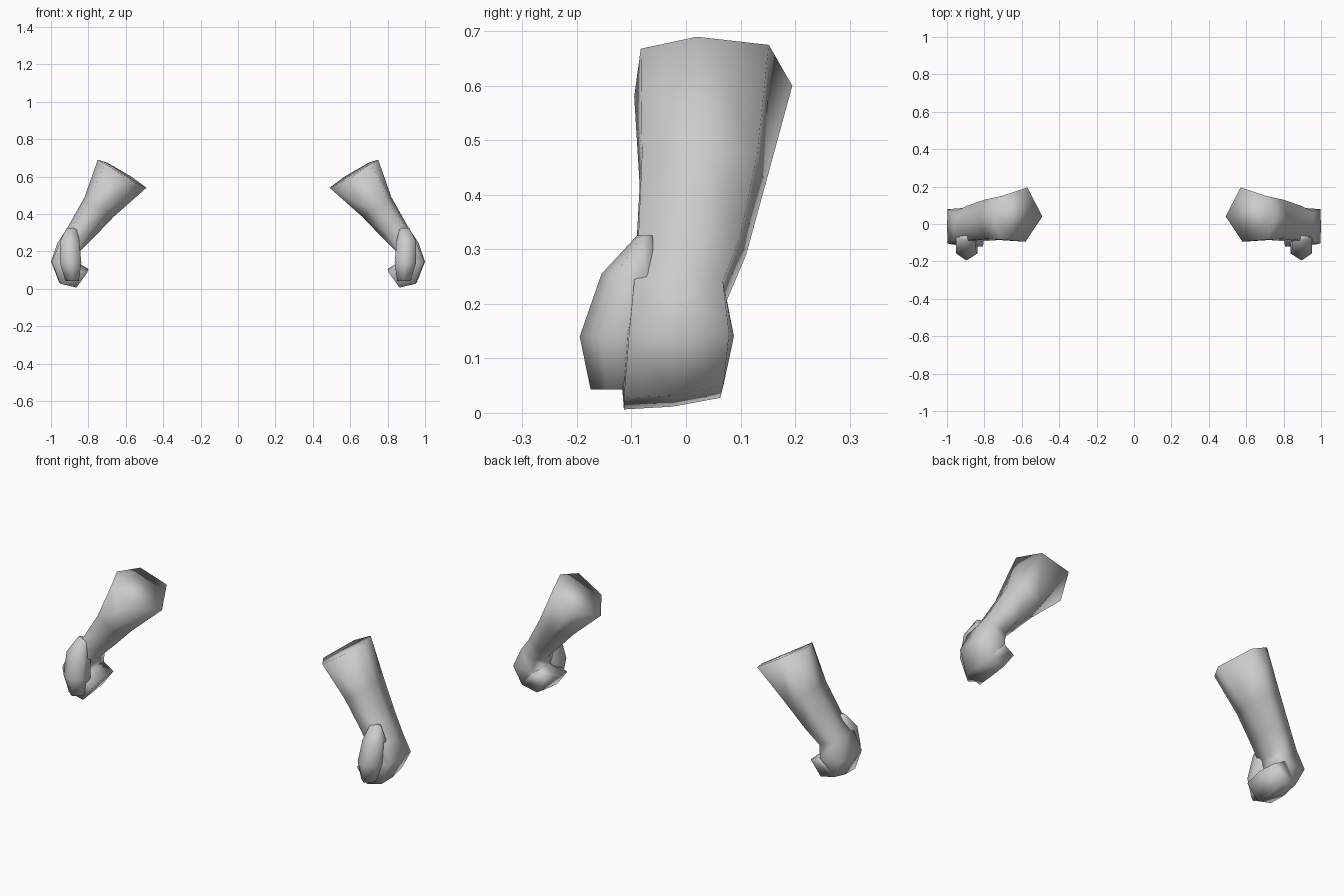
import bpy, bmesh, math
from mathutils import Vector

cube = bpy.data.objects.get("Cube")
if cube:
    bpy.data.objects.remove(cube, do_unlink=True)

grey = bpy.data.materials.new("plain grey")
grey.use_nodes = True
colour = (0.6, 0.6, 0.6, 1)
grey.diffuse_color = colour
bsdf = grey.node_tree.nodes["Principled BSDF"]
bsdf.inputs["Base Color"].default_value = colour
bsdf.inputs["Roughness"].default_value = 0.7


def loft(name, rings, side):
    """Skin closed rings of points, cap both ends and shade smooth."""
    bm = bmesh.new()
    rows = [[bm.verts.new((p[0] * side, p[1], p[2])) for p in r] for r in rings]
    for a, b in zip(rows, rows[1:]):
        n = len(a)
        for i in range(n):
            j = (i + 1) % n
            bm.faces.new((a[i], a[j], b[j], b[i]))
    bm.faces.new(rows[0])
    bm.faces.new(rows[-1])
    bmesh.ops.recalc_face_normals(bm, faces=bm.faces)
    mesh = bpy.data.meshes.new(name)
    bm.to_mesh(mesh)
    bm.free()
    mesh.materials.append(grey)
    for f in mesh.polygons:
        f.use_smooth = True
    bpy.context.collection.objects.link(bpy.data.objects.new(name, mesh))


def arm_ring(outer, inner, front, back, near, far, tilt=0):
    """Six-sided section between an outer and an inner (x, z) point."""
    o = Vector((outer[0], 0, outer[1]))
    i = Vector((inner[0], 0, inner[1]))
    mid = (front + back) / 2
    layout = [(0, mid), (near, back * 0.9), (far, back), (1, mid),
              (far, front), (near, front * 0.95)]
    ring = []
    for t, y in layout:
        p = o.lerp(i, t)
        ring.append((p.x, y, p.z + tilt * (y + 0.12)))
    return ring


def thumb_ring(x, y, z, rx, ry):
    """Flat six-sided ring."""
    return [(x + rx * math.cos(a), y + ry * math.sin(a), z)
            for a in (math.radians(30 + 60 * k) for k in range(6))]


# Elbow, forearm, wrist, knuckles, curled fingers, fingertips
arm = [
    [(.75, .02, .69), (.70, .152, .675), (.57, .195, .60),
     (.49, .04, .54), (.58, -.095, .58), (.71, -.083, .668)],
    arm_ring((.82, .49), (.665, .385), -.085, .145, .15, .70),
    arm_ring((.91, .33), (.77, .275), -.092, .11, .15, .75),
    arm_ring((.965, .245), (.845, .20), -.10, .075, .08, .85),
    arm_ring((1.0, .145), (.86, .14), -.11, .088, .03, .88),
    arm_ring((.955, .02), (.86, .13), -.12, .076, .06, .90, .12),
    arm_ring((.868, 0), (.80, .095), -.12, .07, .06, .90, .12),
]

# Thumb running down the front of the fist
thumb = [
    thumb_ring(.89, -.075, .325, .03, .015),
    thumb_ring(.90, -.10, .255, .06, .055),
    thumb_ring(.895, -.12, .14, .066, .075),
    thumb_ring(.887, -.115, .043, .042, .06),
]

for label, side in (("left", 1), ("right", -1)):
    loft(label + "_forearm_and_fist", arm, side)
    loft(label + "_thumb", thumb, side)
